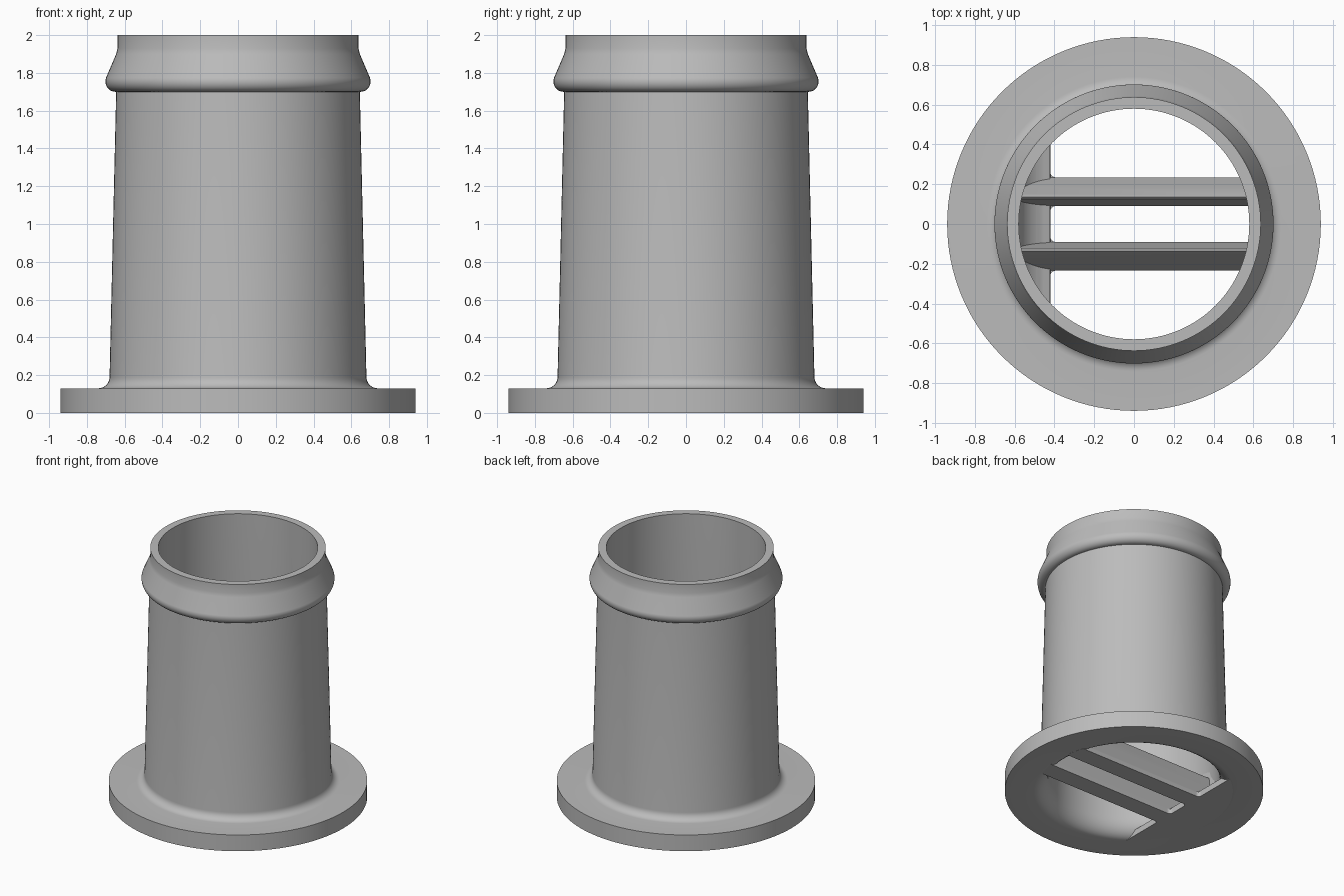
import bpy, bmesh, math
from mathutils import Matrix

cube = bpy.data.objects.get("Cube")
if cube:
    bpy.data.objects.remove(cube, do_unlink=True)

# Single grey material
grey = bpy.data.materials.new("plain grey")
grey.use_nodes = True
colour = (0.5, 0.5, 0.5, 1)
grey.diffuse_color = colour
grey.node_tree.nodes["Principled BSDF"].inputs["Base Color"].default_value = colour


def finish(name, bm):
    bmesh.ops.recalc_face_normals(bm, faces=bm.faces)
    mesh = bpy.data.meshes.new(name)
    bm.to_mesh(mesh)
    bm.free()
    obj = bpy.data.objects.new(name, mesh)
    mesh.materials.append(grey)
    bpy.context.collection.objects.link(obj)
    return obj


def select(obj):
    bpy.ops.object.select_all(action='DESELECT')
    obj.select_set(True)
    bpy.context.view_layer.objects.active = obj


def smooth(obj):
    select(obj)
    bpy.ops.object.shade_smooth_by_angle(angle=math.radians(30))


def lathe(name, profile, steps=128):
    """Revolve a closed (radius, height) loop around z."""
    bm = bmesh.new()
    verts = [bm.verts.new((r, 0, z)) for r, z in profile]
    edges = [bm.edges.new((a, b)) for a, b in zip(verts, verts[1:] + verts[:1])]
    bmesh.ops.spin(bm, geom=verts + edges, cent=(0, 0, 0), axis=(0, 0, 1),
                   angle=math.tau, steps=steps, use_duplicate=False)
    bmesh.ops.remove_doubles(bm, verts=bm.verts, dist=0.0005)
    return finish(name, bm)


def prism(name, points, offset):
    """Extrude a closed 3D outline by an offset."""
    bm = bmesh.new()
    face = bm.faces.new([bm.verts.new(p) for p in points])
    out = bmesh.ops.extrude_face_region(bm, geom=[face])
    moved = [v for v in out["geom"] if isinstance(v, bmesh.types.BMVert)]
    bmesh.ops.translate(bm, verts=moved, vec=offset)
    return finish(name, bm)


def arc(cx, cz, rx, rz, start, end, count=8):
    angles = [math.radians(start + (end - start) * i / count) for i in range(count + 1)]
    return [(cx + rx * math.cos(a), cz + rz * math.sin(a)) for a in angles]


# Hollow tapered spigot with flange, clamping bead and flared mouth
flare = arc(0.73, 0.14, 0.11, 0.14, 180, 270)
outer = [(0.94, 0), (0.94, 0.13)]
outer += arc(0.74, 0.19, 0.06, 0.06, 270, 180)
outer += [(0.645, 1.70)]
outer += arc(0.65, 1.755, 0.052, 0.055, -90, 20, 10)
outer += [(0.645, 1.90), (0.638, 1.93), (0.638, 2.0)]
smooth(lathe("flanged_tube", outer + [(0.58, 2.0)] + flare))

# Plug shaped like the bore, used to trim the grate to the inner wall
plug_side = [(r + 0.008, z) for r, z in flare]
plug_side[-1] = (plug_side[-1][0], -0.02)
plug = lathe("bore_plug", [(0, 1)] + [(0.61, 1)] + plug_side + [(0, -0.02)])
plug.hide_render = True


def trim(obj):
    mod = obj.modifiers.new("trim", 'BOOLEAN')
    mod.operation = 'INTERSECT'
    mod.solver = 'EXACT'
    mod.object = plug
    select(obj)
    bpy.ops.object.modifier_apply(modifier=mod.name)
    smooth(obj)


# Two mirrored grate bars, tapering to a narrow ridge
bar_profile = [(0.09, 0), (0.235, 0), (0.235, 0.03), (0.143, 0.26),
               (0.135, 0.27), (0.125, 0.26), (0.09, 0.03)]
for name, side in (("back_bar", 1), ("front_bar", -1)):
    trim(prism(name, [(-0.9, side * y, z) for y, z in bar_profile], (1.8, 0, 0)))

# Curved sill closing one side of the mouth
ramp = arc(-0.36, 0.32, 0.24, 0.28, 180, 255)
sill = [(-0.9, 0), (-0.42, 0)] + ramp[::-1] + [(-0.62, 0.36), (-0.9, 0.36)]
trim(prism("mouth_sill", [(x, -0.9, z) for x, z in sill], (0, 1.8, 0)))

# Small fillets where the bars meet the sill
for name, y, side in (("back_outer", 0.235, 1), ("back_inner", 0.09, -1),
                      ("front_inner", -0.09, 1), ("front_outer", -0.235, -1)):
    curve = arc(-0.395, y + side * 0.025, 0.025, 0.025, 180, 180 + side * 90, 5)
    outline = [(-0.42, y, 0)] + [(px, py, 0) for px, py in curve]
    smooth(prism(name + "_fillet", outline, (0, 0, 0.04)))

bpy.data.objects.remove(plug, do_unlink=True)
